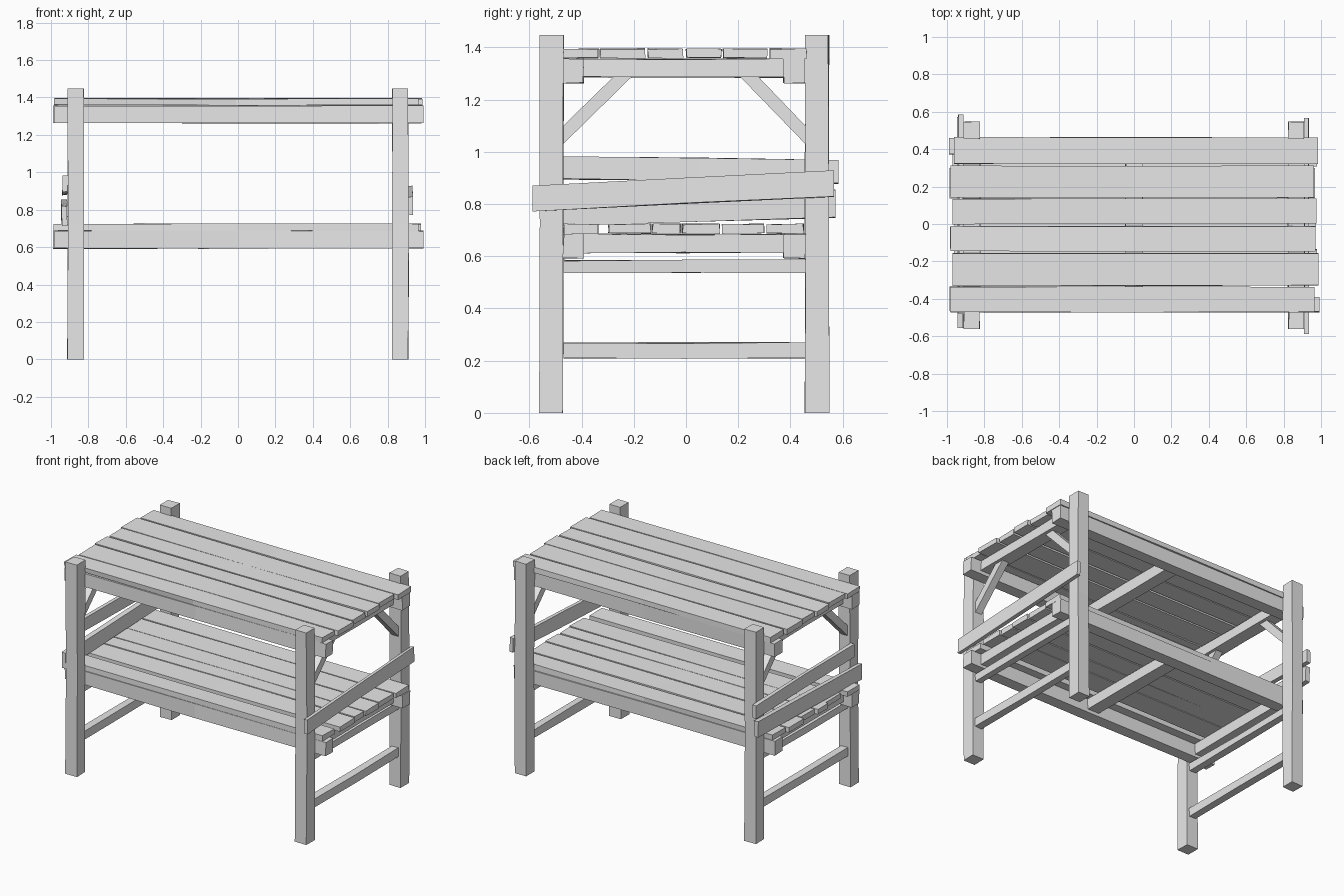
import bpy, bmesh, random
from mathutils import Vector

random.seed(4)
cube = bpy.data.objects.get("Cube")
if cube:
    bpy.data.objects.remove(cube, do_unlink=True)

wood = bpy.data.materials.new("grey wood")
wood.use_nodes = True
wood.diffuse_color = (0.8, 0.8, 0.8, 1)
wood.node_tree.nodes["Principled BSDF"].inputs["Base Color"].default_value = (0.8, 0.8, 0.8, 1)


def finish(name, bm):
    bmesh.ops.recalc_face_normals(bm, faces=bm.faces)
    mesh = bpy.data.meshes.new(name)
    bm.to_mesh(mesh)
    bm.free()
    mesh.materials.append(wood)
    bpy.context.collection.objects.link(bpy.data.objects.new(name, mesh))


def timber(name, axis, x, y, z, rise=0.0, wobble=0.003):
    """Rough-cut timber filling the given ranges, long along axis, rising along y."""
    lo, hi = Vector((x[0], y[0], z[0])), Vector((x[1], y[1], z[1]))
    size, mid = hi - lo, (lo + hi) / 2
    bm = bmesh.new()
    bmesh.ops.create_cube(bm, size=1)
    for v in bm.verts:
        v.co = Vector(c * s for c, s in zip(v.co, size)) + mid
    along = Vector((0, 0, 0))
    along[axis] = 1
    bmesh.ops.bisect_plane(bm, geom=bm.verts[:] + bm.edges[:] + bm.faces[:],
                           plane_co=mid, plane_no=along)
    for v in bm.verts:
        v.co.z += rise * (v.co.y - mid.y) / size.y
        for i in range(3):
            if i != axis:
                v.co[i] += random.uniform(-wobble, wobble)
    finish(name, bm)


def brace(name, x, side, inner):
    """Diagonal strut from a post up to the end beam."""
    profile = [(inner, 1.03), (inner, 1.10), (0.27, 1.295), (0.20, 1.295)]
    bm = bmesh.new()
    face = bm.faces.new([bm.verts.new((x - 0.025, side * y, z)) for y, z in profile])
    ext = bmesh.ops.extrude_face_region(bm, geom=[face])["geom"]
    bmesh.ops.translate(bm, vec=(0.05, 0, 0),
                        verts=[v for v in ext if isinstance(v, bmesh.types.BMVert)])
    finish(name, bm)


# Posts, end stretchers and braces
FRONT, BACK = -0.47, 0.457
for side, sx in (("right", -1), ("left", 1)):
    x = 0.868 * sx
    post_x = (x - 0.043, x + 0.043)
    timber(f"front_{side}_post", 2, post_x, (-0.56, FRONT), (0, 1.447))
    timber(f"back_{side}_post", 2, post_x, (BACK, 0.547), (0, 1.447))
    for label, z in (("lower", (0.21, 0.268)), ("upper", (0.538, 0.585))):
        timber(f"{label}_{side}_stretcher", 1, (x - 0.025, x + 0.025), (FRONT, BACK), z)
    brace(f"front_{side}_brace", x, -1, -FRONT)
    brace(f"back_{side}_brace", x, 1, BACK)

# Two shelves: long rails, cross beams and slats
upper_slats = [(-0.47, -0.337), (-0.33, -0.155), (-0.145, -0.012),
               (0.0, 0.135), (0.142, 0.31), (0.32, 0.463)]
lower_slats = [(-0.468, -0.335), (-0.297, -0.135), (-0.128, -0.02),
               (-0.013, 0.13), (0.138, 0.298), (0.31, 0.45)]
for label, top, slats in (("upper", 1.357, upper_slats), ("lower", 0.686, lower_slats)):
    timber(f"{label}_front_rail", 0, (-0.98, 0.992), (FRONT, -0.392), (top - 0.094, top))
    timber(f"{label}_back_rail", 0, (-0.99, 0.98), (0.373, BACK), (top - 0.094, top))
    for place, x in (("right", -0.868), ("middle", 0.0), ("left", 0.868)):
        timber(f"{label}_{place}_cross_beam", 1, (x - 0.045, x + 0.045),
               (-0.4, 0.38), (top - 0.072, top - 0.002))
    for i, y in enumerate(slats):
        shift = 0.008 if i % 2 else -0.008
        x = (-0.975 + shift + random.uniform(-0.006, 0.006),
             0.972 + shift + random.uniform(-0.006, 0.006))
        timber(f"{label}_slat_{i + 1}", 0, x, y, (top + 0.002, top + 0.037))

# Leaning side boards nailed outside the posts
timber("left_side_board", 1, (0.911, 0.934), (-0.588, 0.567), (0.801, 0.899), 0.058)
timber("right_upper_side_board", 1, (-0.937, -0.912), (-0.48, 0.585), (0.887, 0.975), -0.018)
timber("right_lower_side_board", 1, (-0.944, -0.913), (-0.555, 0.572), (0.73, 0.836), 0.035)
